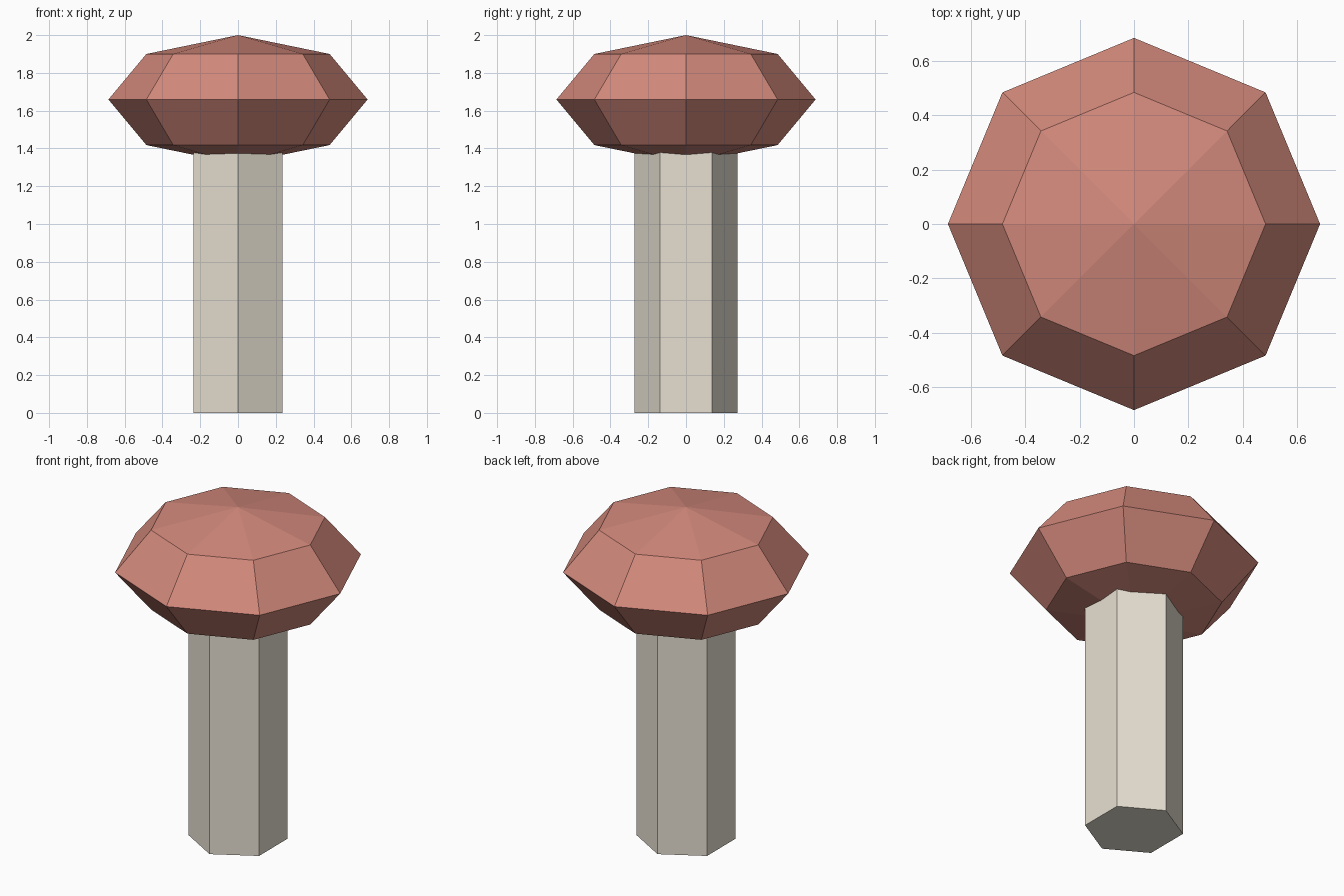
import bpy

if "Cube" in bpy.data.objects:
    bpy.data.objects.remove(bpy.data.objects["Cube"])


def finish(name, color):
    obj = bpy.context.object
    obj.name = name
    bpy.ops.object.transform_apply(location=False, rotation=False, scale=True)
    bpy.ops.object.shade_flat()
    mat = bpy.data.materials.new(name + "_color")
    mat.diffuse_color = (*color, 1.0)
    mat.use_nodes = True
    mat.node_tree.nodes["Principled BSDF"].inputs["Base Color"].default_value = mat.diffuse_color
    obj.data.materials.append(mat)
    return obj


CAP_RADIUS, CAP_HALF_HEIGHT, CAP_Z = 0.686, 0.341, 1.659
STEM_RADIUS, STEM_HEIGHT = 0.273, 1.60

# Six-sided stem, its top buried in the cap
bpy.ops.mesh.primitive_cylinder_add(vertices=6, radius=STEM_RADIUS, depth=STEM_HEIGHT,
                                    location=(0, 0, STEM_HEIGHT / 2))
finish("stem", (0.80, 0.74, 0.64))

# Faceted cap: a flattened eight-sided sphere
bpy.ops.mesh.primitive_uv_sphere_add(segments=8, ring_count=4, radius=1,
                                     location=(0, 0, CAP_Z))
bpy.context.object.scale = (CAP_RADIUS, CAP_RADIUS, CAP_HALF_HEIGHT)
finish("cap", (0.65, 0.25, 0.20))
